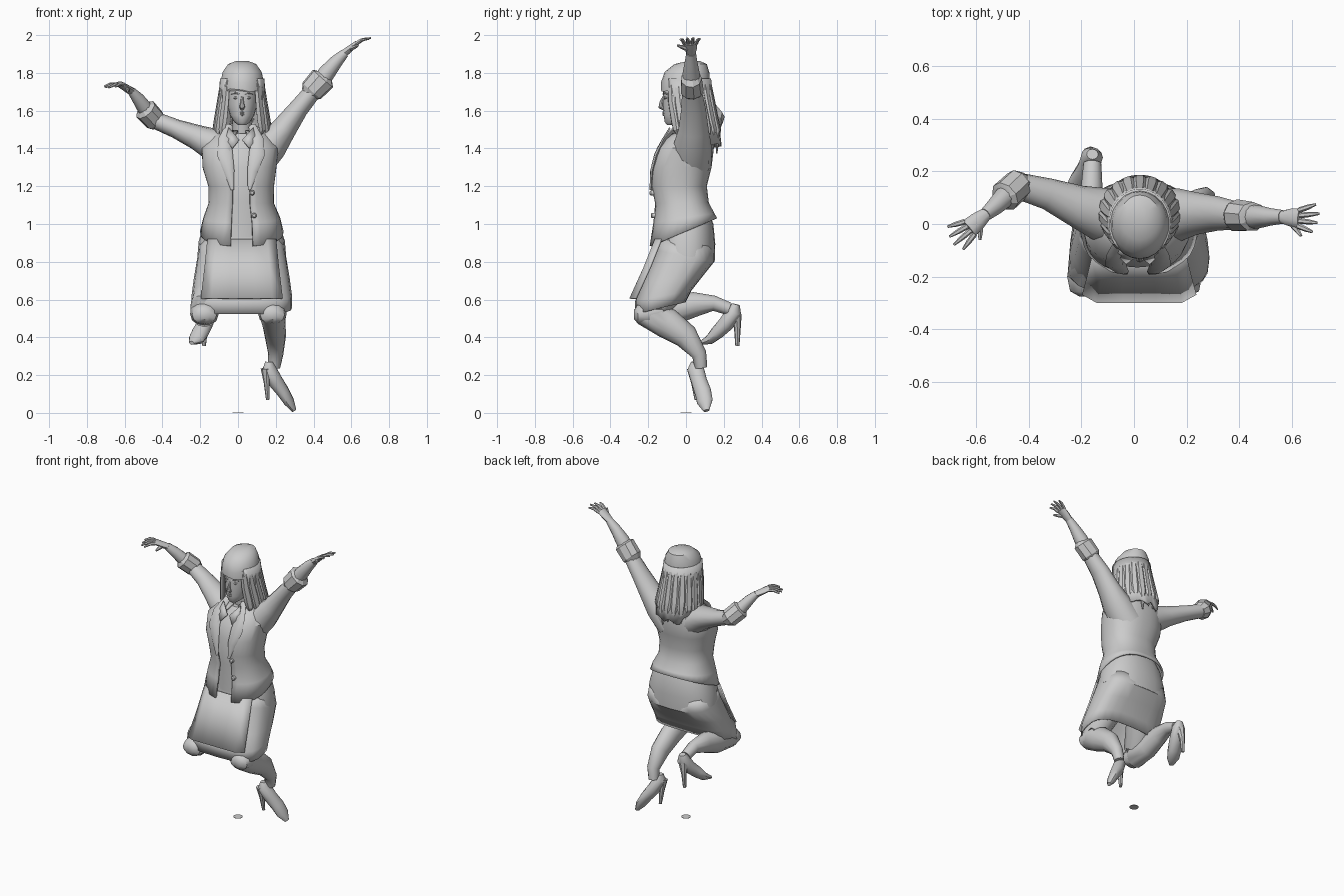
import bpy, bmesh, math, random
from mathutils import Vector
random.seed(4)
X, Y, Z = Vector((1, 0, 0)), Vector((0, 1, 0)), Vector((0, 0, 1))


def make(name, rows, closed=True, caps=True, thick=0.0, angle=40):
    """Skin rows of points into one mesh object."""
    bm = bmesh.new()
    vs = [[bm.verts.new(p) for p in r] for r in rows]
    n = len(rows[0])
    for a, b in zip(vs, vs[1:]):
        for i in range(n if closed else n - 1):
            j = (i + 1) % n
            bm.faces.new((a[i], a[j], b[j], b[i]))
    if caps and closed:
        bm.faces.new(vs[0][::-1])
        bm.faces.new(vs[-1])
    bmesh.ops.recalc_face_normals(bm, faces=bm.faces)
    me = bpy.data.meshes.new(name)
    bm.to_mesh(me)
    bm.free()
    ob = bpy.data.objects.new(name, me)
    bpy.context.collection.objects.link(ob)
    if thick:
        m = ob.modifiers.new("thickness", 'SOLIDIFY')
        m.thickness, m.offset = thick, 0
    bpy.context.view_layer.objects.active = ob
    bpy.ops.object.select_all(action='DESELECT')
    ob.select_set(True)
    bpy.ops.object.shade_smooth_by_angle(angle=math.radians(angle))
    return ob


def stack(name, rings, n=24, gap=0.0, power=2.0, caps=True, thick=0.0, jag=0.0):
    """Rings (cx, cy, z, rx, ry, slope) piled up in z; gap opens the front (-y)."""
    rows = []
    for k, (cx, cy, z, rx, ry, s) in enumerate(rings):
        row = []
        for i in range(n):
            t = gap + (2 * math.pi - 2 * gap) * i / ((n - 1) if gap else n)
            sx, sy = math.sin(t), -math.cos(t)
            dx = math.copysign(abs(sx) ** (2 / power), sx) * rx
            dy = math.copysign(abs(sy) ** (2 / power), sy) * ry
            j = random.uniform(-jag, jag) if k >= len(rings) - 2 else 0
            row.append((cx + dx, cy + dy, z + dy * s + j))
        rows.append(row)
    return make(name, rows, not gap, caps, thick)


def tube(name, pts, ref=Y, n=12, **kw):
    """Limb along points (x, y, z, radius along ref, radius across)."""
    c = [Vector(p[:3]) for p in pts]
    rows = []
    for k, p in enumerate(pts):
        t = (c[min(k + 1, len(c) - 1)] - c[max(k - 1, 0)]).normalized()
        u = (ref - t * ref.dot(t)).normalized()
        v = t.cross(u)
        rows.append([c[k] + u * p[3] * math.cos(a) + v * p[4] * math.sin(a)
                     for a in (2 * math.pi * i / n for i in range(n))])
    return make(name, rows, **kw)


# torso: shirt, open jacket, hips
stack("shirt", [(.02, -.01, .93, .16, .145, 0), (.017, -.03, 1.12, .15, .125, 0),
                (.012, -.025, 1.3, .17, .14, 0), (.012, 0, 1.4, .15, .125, 0),
                (.02, .015, 1.48, .07, .075, 0)], power=2.3)
stack("jacket", [(.02, -.015, .955, .215, .175, .42), (.02, -.012, 1.03, .198, .158, .15),
                 (.017, -.022, 1.11, .167, .138, 0), (.017, -.038, 1.2, .168, .143, 0),
                 (.008, -.025, 1.3, .19, .155, 0), (.012, -.005, 1.4, .198, .147, 0),
                 (.015, .015, 1.465, .15, .115, .1), (.02, .025, 1.51, .075, .07, .3)],
      n=30, gap=.22, power=2.35, thick=.012)
stack("hips", [(.02, -.005, 1.08, .165, .12, 0), (.02, 0, 1.0, .2, .145, 0),
               (.02, 0, .91, .228, .155, -.1), (.02, 0, .83, .235, .152, -.2)], power=2.3)

# skirt and its stiff front panel
stack("skirt", [(.02, 0, .9, .215, .14, -.15), (.02, -.005, .83, .23, .15, -.2),
                (.02, -.07, .71, .25, .155, .1), (.02, -.12, .62, .262, .145, .2),
                (.02, -.135, .555, .262, .13, .25)], power=2.9, caps=False, thick=.008)
make("skirt_front_panel", [[(.02 + s * w, y + (.03 if abs(s) == 1 else 0), z)
                            for s in (-1, -.75, -.3, .3, .75, 1)]
                           for w, y, z in ((.18, -.16, .92), (.195, -.22, .77), (.215, -.295, .605))],
     closed=False, thick=.01)

# lapels, collar, buttons
for s in (-1, 1):
    m = lambda x: .015 + s * x
    tube("lapel", [(m(.06), -.045, 1.52, .012, .02), (m(.085), -.115, 1.45, .01, .034),
                   (m(.085), -.158, 1.37, .01, .042), (m(.062), -.18, 1.28, .01, .028),
                   (m(.045), -.185, 1.18, .008, .008)], n=8)
    make("shirt_collar", [[(m(.008), -.125, 1.445), (m(.065), -.085, 1.51)],
                          [(m(.045), -.15, 1.4), (m(.08), -.115, 1.45)]], closed=False, thick=.008)
for x, y, z in ((.075, -.178, 1.165), (.085, -.172, 1.045)):
    tube("button", [(x, y + .012, z, .014, .014), (x, y - .008, z, .014, .014),
                    (x, y - .014, z, .008, .008)], ref=Z, n=10)

# head and face
HX = .022
tube("neck", [(HX, .03, 1.42, .06, .055), (HX, .015, 1.52, .05, .05), (HX, 0, 1.6, .05, .05)])
stack("head", [(HX, -.075, 1.525, .022, .025, 0), (HX, -.06, 1.54, .042, .053, 0),
               (HX, -.035, 1.575, .064, .083, 0), (HX, -.015, 1.63, .08, .107, 0),
               (HX, -.01, 1.69, .086, .112, 0), (HX, -.005, 1.77, .085, .112, 0),
               (HX, .01, 1.83, .05, .07, 0)], n=20)
tube("nose", [(HX, -.118, 1.675, .006, .006), (HX, -.13, 1.645, .009, .01),
              (HX, -.133, 1.62, .015, .014), (HX, -.115, 1.608, .01, .008)], ref=X, n=8)
for z, r in ((1.59, .006), (1.579, .007)):
    tube("lip", [(HX - .024, -.104, z, .004, .002), (HX, -.119, z, .006, r),
                 (HX + .024, -.104, z, .004, .002)], n=8)
for s in (-1, 1):
    tube("eye", [(HX + s * .02, -.114, 1.668, .004, .002), (HX + s * .034, -.112, 1.668, .006, .008),
                 (HX + s * .049, -.1, 1.668, .004, .002)], n=8)
    tube("brow", [(HX + s * .016, -.12, 1.688, .005, .004), (HX + s * .036, -.116, 1.694, .005, .005),
                  (HX + s * .056, -.099, 1.688, .004, .002)], n=6)

# hair: crown, hanging curtain, loose locks
stack("hair_crown", [(HX, .04, 1.862, .035, .035, 0), (HX, .025, 1.847, .075, .085, 0),
                     (HX, .005, 1.805, .104, .118, 0), (HX, -.003, 1.755, .114, .129, .03),
                     (HX, -.003, 1.72, .116, .13, .1)], n=22, jag=.008)
stack("hair_curtain", [(HX, 0, 1.77, .11, .126, 0), (HX, .008, 1.68, .117, .128, 0),
                       (HX, .02, 1.6, .125, .13, 0), (HX, .04, 1.52, .14, .13, -.2),
                       (HX, .05, 1.46, .135, .13, -.35)], n=26, gap=.8, thick=.015, jag=.02)
for i in range(15):
    a = math.radians(48 + 264 * i / 14)
    sx, sy, back = math.sin(a), -math.cos(a), max(0, -math.cos(a))
    end = 1.44 - .05 * back + random.uniform(-.03, .03)
    q = lambda r, ry, cy, z, w: (HX + r * sx, cy + ry * sy, z, w, w * .55)
    tube("hair_lock", [q(.105, .122, 0, 1.76, .02), q(.12, .13, .012, 1.65, .026),
                       q(.135, .13, .03, 1.55, .03), q(.145, .135, .04, 1.5, .024),
                       q(.13, .125, .045, end, .005)],
         ref=Vector((math.cos(a), math.sin(a), 0)), n=6, angle=30)

# sleeves, turned-back cuffs, forearms
tube("raised_sleeve", [(.08, .025, 1.33, .11, .11), (.175, .035, 1.42, .1, .09),
                       (.24, .04, 1.5, .08, .068), (.32, .04, 1.61, .065, .052),
                       (.41, .03, 1.72, .05, .045)])
tube("raised_cuff", [(.375, .032, 1.685, .048, .045), (.39, .032, 1.705, .062, .066),
                     (.45, .028, 1.77, .056, .072), (.46, .028, 1.785, .04, .045)], n=9, angle=25)
tube("raised_forearm", [(.42, .03, 1.73, .045, .045), (.47, .027, 1.8, .045, .045),
                        (.52, .027, 1.86, .033, .035), (.565, .027, 1.905, .026, .024)])
tube("low_sleeve", [(-.04, .025, 1.37, .11, .1), (-.14, .04, 1.425, .1, .085),
                    (-.22, .07, 1.46, .08, .066), (-.33, .115, 1.505, .06, .05),
                    (-.44, .145, 1.55, .05, .045)])
tube("low_cuff", [(-.42, .15, 1.535, .045, .045), (-.44, .15, 1.55, .06, .06),
                  (-.49, .105, 1.605, .06, .062), (-.5, .1, 1.615, .04, .042)], n=9, angle=25)
tube("low_forearm", [(-.44, .145, 1.55, .04, .04), (-.485, .11, 1.6, .042, .042),
                     (-.53, .065, 1.665, .033, .033), (-.565, .035, 1.705, .026, .022)])


def hand(name, wrist, knuckle, tip, spread, thumb):
    """Flat palm, four fanned fingers and a thumb."""
    w, k, t, s = map(Vector, (wrist, knuckle, tip, spread))
    tube(name + "_palm", [(*w, .024, .021), (*w.lerp(k, .5), .034, .018), (*k, .038, .014)], ref=s, n=10)
    for i, f in enumerate((-.03, -.01, .01, .03)):
        b = k + s * f - (k - w) * .06
        e = t + s * f * 1.75 - (t - k) * (.3, .08, 0, .2)[i]
        mid = b.lerp(e, .5) + Z * .008
        tube(name + "_finger", [(*b, .011, .011), (*mid, .01, .009), (*e, .005, .005)], ref=s, n=6)
    th = Vector(thumb)
    b = w.lerp(k, .35)
    tube(name + "_thumb", [(*b, .016, .014), (*b.lerp(th, .55), .013, .012), (*th, .006, .006)], n=6)


hand("raised_hand", (.56, .027, 1.902), (.63, .022, 1.958), (.703, .022, 1.985), (.05, 1, 0), (.635, -.045, 1.945))
hand("low_hand", (-.56, .04, 1.7), (-.628, -.018, 1.742), (-.695, -.065, 1.722), (.62, -.78, 0), (-.585, -.06, 1.705))

# legs
tube("standing_leg", [(.12, 0, .8, .1, .11), (.165, -.11, .65, .09, .1), (.18, -.17, .57, .08, .085),
                      (.182, -.195, .52, .072, .078), (.19, -.1, .475, .062, .082),
                      (.198, 0, .405, .056, .066), (.2, .07, .31, .04, .04), (.19, .08, .24, .033, .033)], ref=X)
tube("bent_leg", [(-.08, 0, .8, .1, .11), (-.14, -.11, .65, .09, .1), (-.172, -.18, .57, .08, .085),
                  (-.178, -.195, .525, .075, .072), (-.178, -.07, .545, .064, .08),
                  (-.17, .05, .575, .056, .065), (-.16, .15, .58, .04, .04), (-.158, .23, .55, .034, .034)], ref=X)

# knee folds of the stockings
for x in (.182, -.178):
    tube("knee", [(x, -.275, .52, .03, .025), (x, -.255, .52, .065, .05),
                  (x, -.2, .525, .076, .066), (x, -.12, .54, .06, .06)], ref=X)

# high-heeled shoes
P = Vector((.8, -.3, .5))
tube("standing_shoe", [(.165, .05, .27, .02, .025), (.163, .05, .235, .038, .045),
                       (.2, .07, .165, .04, .043), (.24, .09, .11, .033, .045),
                       (.27, .1, .06, .027, .043), (.298, .108, .012, .012, .016)], ref=P)
tube("standing_heel", [(.15, .035, .235, .03, .03), (.152, .045, .16, .018, .016),
                       (.158, .055, .07, .01, .01)], n=8)
tube("bent_shoe", [(-.158, .265, .575, .022, .02), (-.16, .255, .535, .042, .042),
                   (-.172, .215, .475, .042, .042), (-.2, .165, .425, .046, .036),
                   (-.222, .125, .388, .042, .026), (-.245, .08, .37, .015, .01)], ref=X)
tube("bent_heel", [(-.165, .265, .52, .032, .03), (-.175, .272, .45, .017, .018),
                   (-.18, .272, .355, .01, .011)], ref=X, n=8)

# small ground disc
tube("ground_disc", [(0, 0, 0, .03, .03), (0, 0, .002, .03, .03)], n=16)
